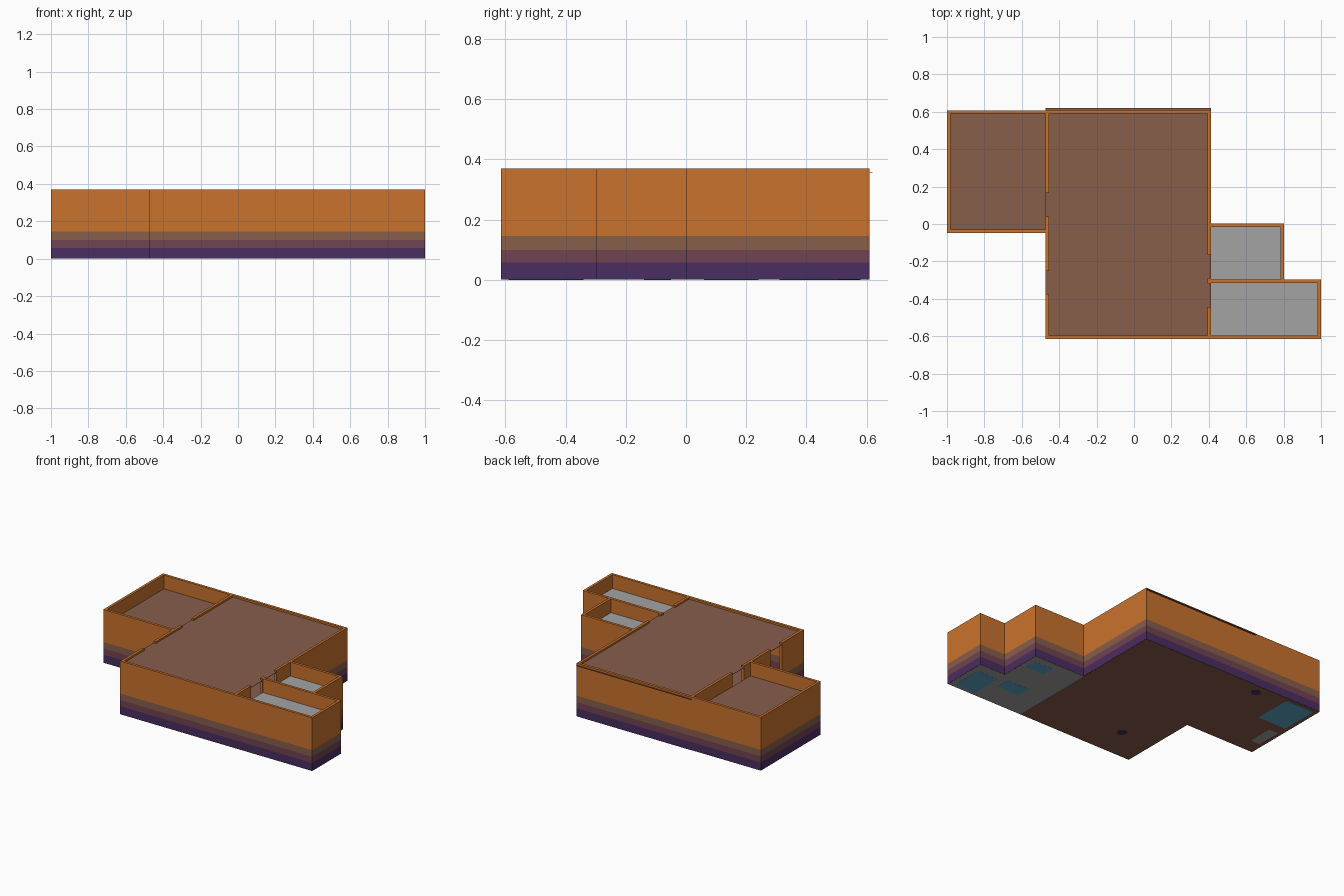
import bpy, bmesh
from mathutils import Vector

if "Cube" in bpy.data.objects:
    bpy.data.objects.remove(bpy.data.objects["Cube"])


def mat(name, r, g, b):
    """Flat material from sRGB 0-255 values."""
    def lin(c):
        c /= 255
        return c / 12.92 if c <= 0.04045 else ((c + 0.055) / 1.055) ** 2.4
    m = bpy.data.materials.new(name)
    m.diffuse_color = (lin(r), lin(g), lin(b), 1)
    m.use_nodes = True
    m.node_tree.nodes["Principled BSDF"].inputs["Base Color"].default_value = m.diffuse_color
    return m


ORANGE = mat("orange", 201, 114, 45)
BROWN = mat("brown", 135, 94, 75)
MAUVE = mat("mauve", 112, 66, 82)
PURPLE = mat("purple", 74, 45, 96)
GRAY = mat("gray", 164, 164, 164)
BLUE = mat("blue", 94, 168, 200)

BANDS = [(0.057, PURPLE), (0.1, MAUVE), (0.145, BROWN), (9, ORANGE)]
TOP = 0.37


def add_box(bm, x0, x1, y0, y1, z0, z1):
    vs = bmesh.ops.create_cube(bm, size=1)["verts"]
    for v in vs:
        v.co = Vector((x0 if v.co.x < 0 else x1,
                       y0 if v.co.y < 0 else y1,
                       z0 if v.co.z < 0 else z1))


def finish(name, bm, mats):
    me = bpy.data.meshes.new(name)
    bm.to_mesh(me)
    bm.free()
    for m in mats:
        me.materials.append(m)
    ob = bpy.data.objects.new(name, me)
    bpy.context.collection.objects.link(ob)
    return ob


def box(name, x0, x1, y0, y1, z0, z1, m):
    bm = bmesh.new()
    add_box(bm, x0, x1, y0, y1, z0, z1)
    return finish(name, bm, [m])


def walls(name, rects):
    """Wall pieces cut at the band heights and coloured by height."""
    bm = bmesh.new()
    for r in rects:
        add_box(bm, *r, 0.002, TOP)
    for z, _ in BANDS[:-1]:
        bmesh.ops.bisect_plane(bm, geom=bm.verts[:] + bm.edges[:] + bm.faces[:],
                               plane_co=(0, 0, z), plane_no=(0, 0, 1))
    for f in bm.faces:
        h = f.calc_center_median().z
        f.material_index = next(i for i, (z, _) in enumerate(BANDS) if h < z)
    finish(name, bm, [m for _, m in BANDS])


T = 0.018                                # wall thickness
L, R, B, F = -0.473, 0.412, 0.61, -0.615  # main room outline

# main room, with door gaps in both side walls
walls("main_walls", [
    (L, R, F, F + T), (L, R, B - T, B),
    (L, L + T, 0.165, B - T), (L, L + T, -0.25, 0.04), (L, L + T, F + T, -0.375),
    (R - T, R, -0.165, B - T), (R - T, R, -0.318, -0.288), (R - T, R, F + T, -0.445),
])
# left room
walls("left_room_walls", [
    (-1, L, -0.048, -0.048 + T), (-1, L, B - T - 0.002, B - 0.002),
    (-1, -1 + T, -0.048 + T, B - T - 0.002),
])
# two small rooms on the right
walls("right_room_walls", [
    (R, 0.802, 0.003 - T, 0.003), (0.802 - T, 0.802, -0.297, 0.003 - T),
    (R, 1, -0.297 - T, -0.297), (R, 1, F, F + T),
    (1 - T, 1, F + T, -0.297 - T),
])

# floors and ceilings: thin sheets
e = 0.001
ROOMS = [("main", L + e, R - e, F + e, B - e, 0.355, BROWN),
         ("left_room", -1 + e, L + e, -0.047, B - 0.003, 0.272, BROWN),
         ("small_room", R - e, 0.801, -0.298, 0.002, 0.272, GRAY),
         ("long_room", R - e, 1 - e, F + e, -0.298, 0.272, GRAY)]
for n, x0, x1, y0, y1, h, m in ROOMS:
    box(n + "_floor", x0, x1, y0, y1, 0.0005, 0.003, m)
    yc = 0.62 if n == "main" else y1     # main ceiling overhangs at the back
    box(n + "_ceiling", x0, x1, y0, yc, h, h + 0.002, m)

# furniture, its underside just showing through the floor
for n, x0, x1, y0, y1, h, m in [
        ("bed", -0.97, -0.75, 0.31, 0.58, 0.07, BLUE),
        ("desk", -0.97, -0.9, 0.06, 0.24, 0.1, GRAY),
        ("tub", 0.8, 0.96, -0.59, -0.37, 0.07, BLUE),
        ("basin", 0.57, 0.74, -0.44, -0.34, 0.07, BLUE),
        ("washer", 0.62, 0.76, -0.14, -0.05, 0.07, BLUE)]:
    box(n, x0, x1, y0, y1, 0, h, m)
for n, x, y in [("round_table", -0.22, -0.38), ("round_stool", -0.54, 0.54)]:
    bm = bmesh.new()
    bmesh.ops.create_cone(bm, cap_ends=True, segments=24, radius1=0.032, radius2=0.032, depth=0.06)
    bmesh.ops.translate(bm, verts=bm.verts[:], vec=(x, y, 0.03))
    finish(n, bm, [PURPLE])
